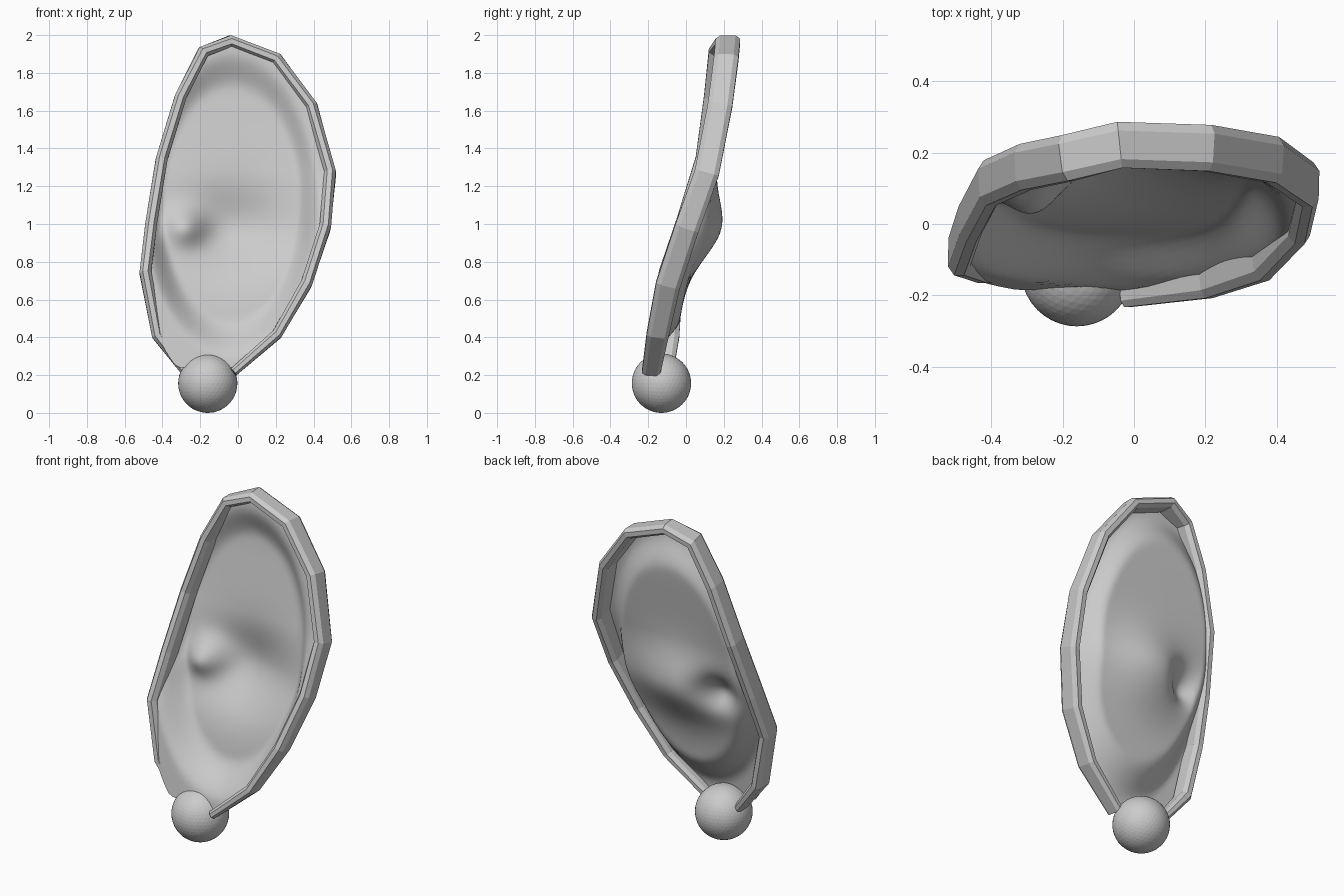
import bpy
from math import exp, hypot
from mathutils import Vector

if "Cube" in bpy.data.objects:
    bpy.data.objects.remove(bpy.data.objects["Cube"])


def make_mesh(name, verts, faces, smooth):
    me = bpy.data.meshes.new(name)
    me.from_pydata([tuple(v) for v in verts], [], faces)
    me.validate()
    ob = bpy.data.objects.new(name, me)
    bpy.context.collection.objects.link(ob)
    for p in me.polygons:
        p.use_smooth = smooth
    return ob


# Centre line of the outer rim, from the lobe up the left side and down the right
path = [Vector(p) for p in (
    (-.25, -.12, .18), (-.425, -.10, .41), (-.49, -.08, .74), (-.46, .01, 1.0),
    (-.405, .115, 1.34), (-.305, .16, 1.67), (-.185, .185, 1.91), (-.04, .222, 1.968),
    (.205, .213, 1.875), (.39, .18, 1.625), (.488, .11, 1.27), (.46, .005, .98),
    (.36, -.095, .68), (.205, -.15, .415), (-.025, -.185, .215))]

# Outer rim: faceted eight-sided band swept along the path
profile = [(1, -.62), (1, .62), (.45, 1), (-.45, 1), (-1, .62), (-1, -.62), (-.45, -1), (.45, -1)]
HALF_W, HALF_D = .031, .065
verts, faces = [], []
n, k = len(path), len(profile)
for i, p in enumerate(path):
    a = (p - path[max(i - 1, 0)]).normalized()
    b = (path[min(i + 1, n - 1)] - p).normalized()
    t = (a + b).normalized()
    out = Vector((0, 1, 0)).cross(t).normalized()
    if out.dot(p - Vector((0, p.y, 1.05))) < 0:
        out.negate()
    depth = t.cross(out).normalized()
    if depth.y < 0:
        depth.negate()
    size = {n - 1: .75, n - 2: .9, 0: .7}.get(i, 1)
    for u, v in profile:
        verts.append(p + out * (u * HALF_W * size) + depth * (v * HALF_D * size))
for i in range(n - 1):
    for j in range(k):
        j2 = (j + 1) % k
        faces.append((i * k + j, (i + 1) * k + j, (i + 1) * k + j2, i * k + j2))
faces += [tuple(range(k)), tuple(range((n - 1) * k, n * k))[::-1]]
make_mesh("outer_rim", verts, faces, False)


# Inner ear surface: oval dish with a deep hollow and a small front bump
def spline(a, b, c, d, t):
    return .5 * (2 * b + (c - a) * t + (2 * a - 5 * b + 4 * c - d) * t * t
                 + (3 * b - a - 3 * c + d) * t ** 3)


def bell(x, z, cx, cz, sx, sz):
    return exp(-.5 * (((x - cx) / sx) ** 2 + ((z - cz) / sz) ** 2))


def ease(t):
    t = min(max(t, 0), 1)
    return t * t * (3 - 2 * t)


SUB, RINGS = 7, 32
edge = [spline(path[i - 1], path[i], path[(i + 1) % n], path[(i + 2) % n], s / SUB)
        for i in range(n) for s in range(SUB)]
for e in edge:
    e.z = max(e.z, .24)
levels = [(-.0, -.21), (.4, -.165), (.72, -.115), (1.0, -.02), (1.3, .075), (1.65, .14), (2.1, .19)]


def base_depth(z):
    for i in range(len(levels) - 1):
        (z0, y0), (z1, y1) = levels[i], levels[i + 1]
        if z <= z1:
            a = levels[max(i - 1, 0)][1]
            d = levels[min(i + 2, len(levels) - 1)][1]
            return spline(a, y0, y1, d, (z - z0) / (z1 - z0))
    return levels[-1][1]


def surface(p, s):
    oval = hypot((p.x + .035) / .475, (p.z - 1.1) / .82)
    q = ease((1 - oval) / .26)
    dish = .12 - .04 * ease((p.z - .9) / .4)
    y = base_depth(p.z) + dish * q
    y += .10 * q * bell(p.x, p.z, -.03, .97, .19, .16)
    y -= .10 * bell(p.x, p.z, -.275, .98, .075, .07) * min(1, (1 - s) / .15)
    return Vector((p.x, y, p.z))


centre = Vector((-.02, .05, 1.05))
m = len(edge)
verts = [surface(centre, 0)]
for r in range(1, RINGS + 1):
    s = r / RINGS
    verts += [surface(centre.lerp(e, s), s) for e in edge]
faces = [(0, 1 + (j + 1) % m, 1 + j) for j in range(m)]
for r in range(RINGS - 1):
    for j in range(m):
        j2 = (j + 1) % m
        a, b = 1 + r * m, 1 + (r + 1) * m
        faces.append((a + j, a + j2, b + j2, b + j))
make_mesh("inner_ear_surface", verts, faces, True)

# Ball-shaped lobe at the bottom
bpy.ops.mesh.primitive_ico_sphere_add(subdivisions=4, radius=.157, location=(-.16, -.13, .157))
bpy.context.object.name = "ear_lobe"
